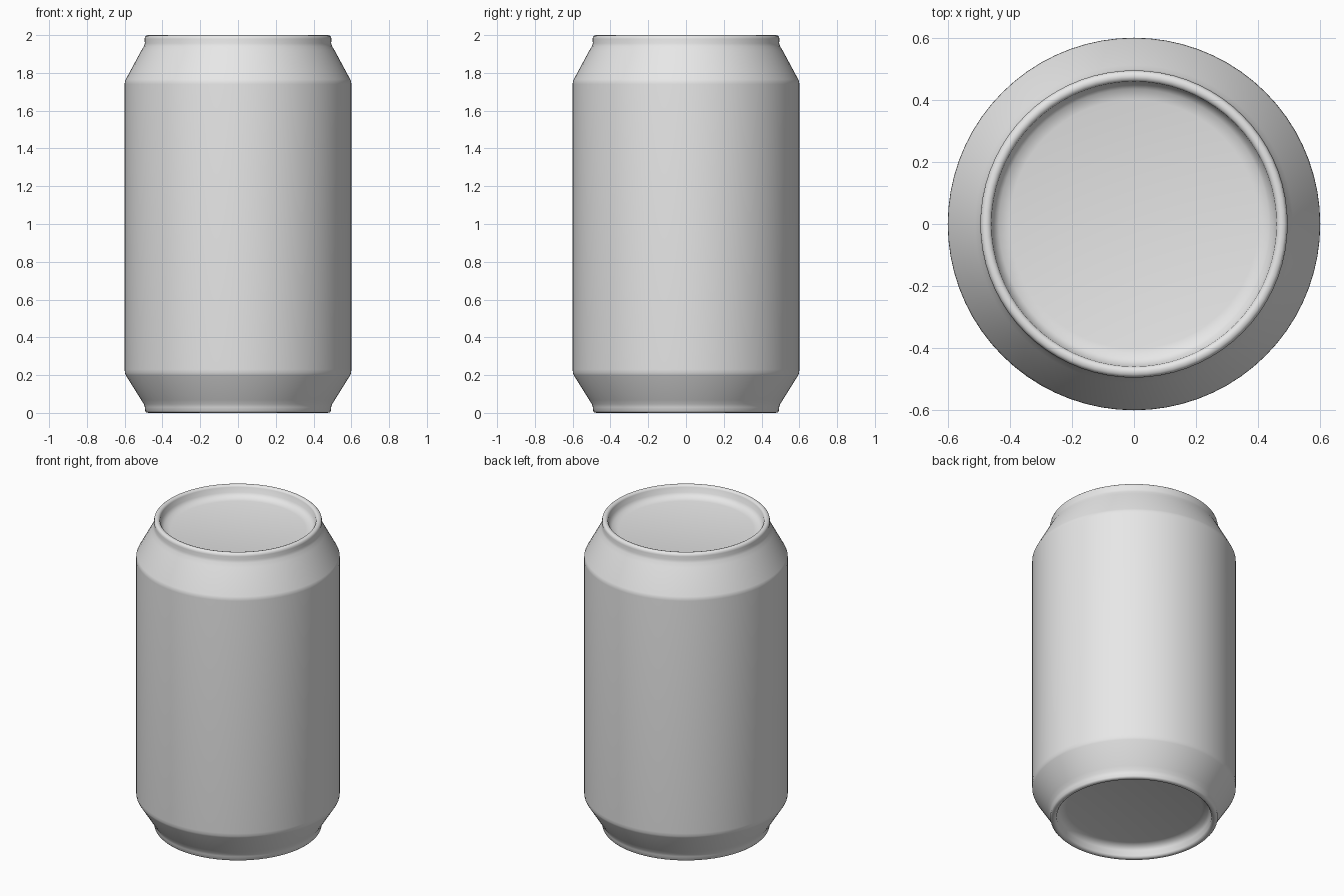
import bpy, bmesh, math

if "Cube" in bpy.data.objects:
    bpy.data.objects.remove(bpy.data.objects["Cube"])

SEGMENTS = 72

# One flat metal colour for the whole can
grey = bpy.data.materials.new("plain grey metal")
grey.diffuse_color = (0.8, 0.8, 0.8, 1.0)
grey.use_nodes = True
grey.node_tree.nodes["Principled BSDF"].inputs["Base Color"].default_value = grey.diffuse_color


def lathe(name, profile):
    """Revolve (radius, height) points, listed from bottom axis to top axis."""
    bm = bmesh.new()
    rings = []
    for r, z in profile:
        if r == 0:
            rings.append([bm.verts.new((0, 0, z))] * SEGMENTS)
        else:
            rings.append([bm.verts.new((r * math.cos(a), r * math.sin(a), z))
                          for a in (i * math.tau / SEGMENTS for i in range(SEGMENTS))])
    for low, high in zip(rings, rings[1:]):
        for i in range(SEGMENTS):
            j = (i + 1) % SEGMENTS
            corners = (low[i], low[j], high[j], high[i])
            bm.faces.new(list(dict.fromkeys(corners)))
    bmesh.ops.recalc_face_normals(bm, faces=bm.faces)
    mesh = bpy.data.meshes.new(name)
    bm.to_mesh(mesh)
    bm.free()
    obj = bpy.data.objects.new(name, mesh)
    bpy.context.collection.objects.link(obj)
    mesh.materials.append(grey)
    bpy.context.view_layer.objects.active = obj
    obj.select_set(True)
    bpy.ops.object.shade_smooth_by_angle(angle=math.radians(50))
    obj.select_set(False)
    return obj


# Recessed base, foot ring and lower taper
base = [(0, 0.075), (0.40, 0.075), (0.435, 0.067), (0.45, 0.045),
        (0.455, 0.012), (0.462, 0.003), (0.472, 0.0), (0.485, 0.002),
        (0.492, 0.010), (0.493, 0.030), (0.499, 0.047), (0.512, 0.068),
        (0.594, 0.199), (0.599, 0.211)]

# Straight wall
wall = [(0.60, 0.23), (0.60, 1.74)]

# Shoulder, rolled rim and recessed lid
lid = [(0.599, 1.754), (0.594, 1.766), (0.512, 1.918), (0.499, 1.940),
       (0.493, 1.957), (0.495, 1.980), (0.492, 1.992), (0.485, 1.998),
       (0.475, 2.0), (0.465, 1.997), (0.459, 1.988), (0.456, 1.955),
       (0.435, 1.933), (0.40, 1.925), (0, 1.925)]

lathe("can_body", base + wall + lid)
